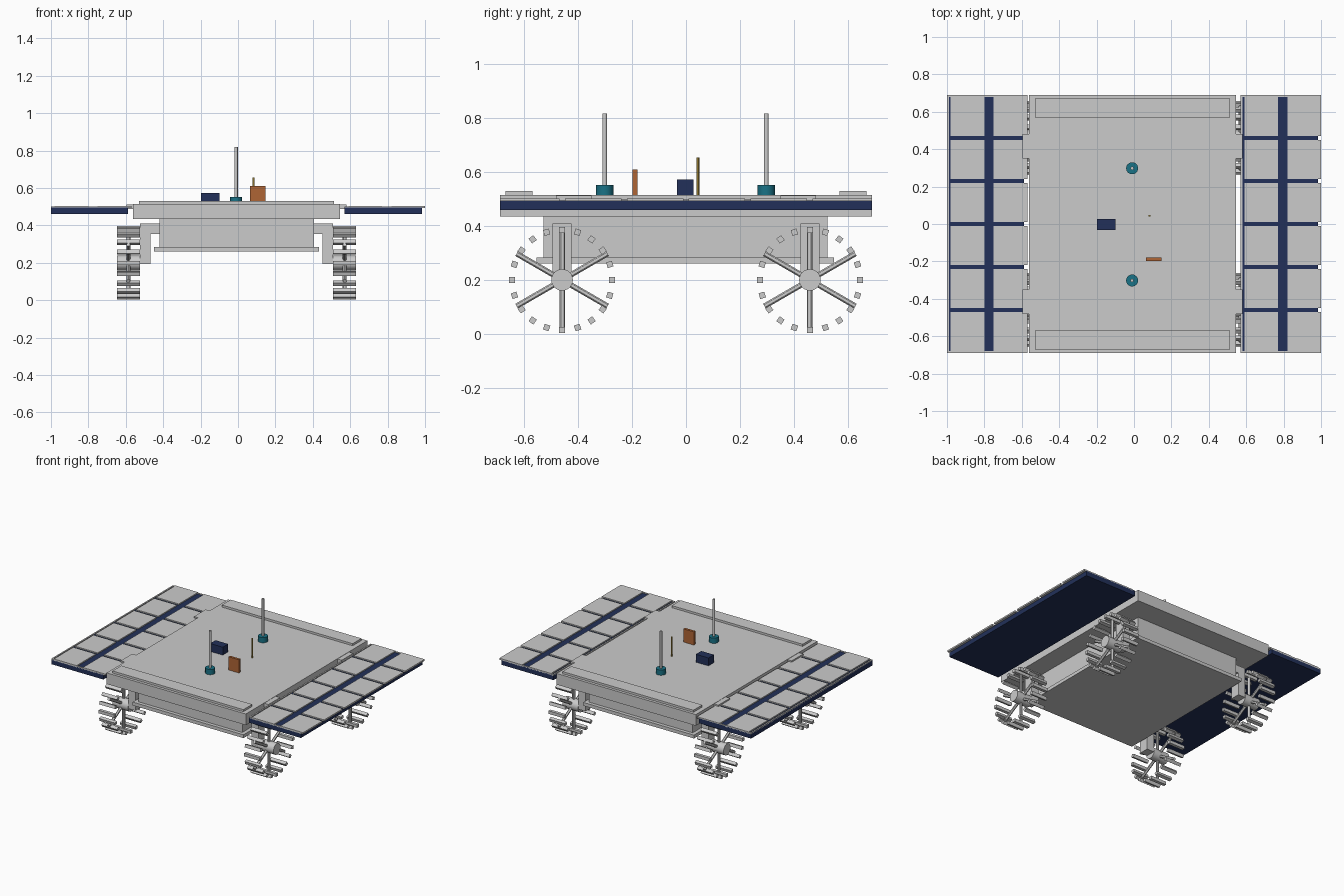
import bpy, math
from mathutils import Matrix, Vector

if "Cube" in bpy.data.objects:
    bpy.data.objects.remove(bpy.data.objects["Cube"])

CX = -0.008  # symmetry plane of the chassis


def material(name, rgb):
    m = bpy.data.materials.new(name)
    m.diffuse_color = (*rgb, 1)
    m.use_nodes = True
    m.node_tree.nodes["Principled BSDF"].inputs["Base Color"].default_value = m.diffuse_color
    return m


NAVY = material("navy", (0.016, 0.03, 0.1))
TEAL = material("teal", (0.01, 0.17, 0.24))
ORANGE = material("orange", (0.43, 0.13, 0.035))
YELLOW = material("yellow", (0.45, 0.3, 0.05))


def box(name, x, y, z, mat=None):
    """Box from (min, max) ranges."""
    bpy.ops.mesh.primitive_cube_add(size=1)
    o = bpy.context.object
    o.name = name
    r = (x, y, z)
    o.data.transform(Matrix.Translation([(a + b) / 2 for a, b in r])
                     @ Matrix.Diagonal([abs(b - a) for a, b in r] + [1]))
    if mat:
        o.data.materials.append(mat)
    return o


def rod(name, start, end, radius, sides=16, mat=None):
    """Cylinder between two points."""
    a, b = Vector(start), Vector(end)
    bpy.ops.mesh.primitive_cylinder_add(vertices=sides, radius=radius, depth=(b - a).length)
    o = bpy.context.object
    o.name = name
    turn = Vector((0, 0, 1)).rotation_difference(b - a).to_matrix().to_4x4()
    o.data.transform(Matrix.Translation((a + b) / 2) @ turn)
    if mat:
        o.data.materials.append(mat)
    bpy.ops.object.shade_smooth_by_angle()
    return o


def join(name, parts):
    bpy.ops.object.select_all(action='DESELECT')
    for p in parts:
        p.select_set(True)
    bpy.context.view_layer.objects.active = parts[0]
    bpy.ops.object.join()
    parts[0].name = name
    return parts[0]


# Chassis
box("deck", (CX - .553, CX + .553), (-.69, .69), (.435, .515))
box("hull", (CX - .413, CX + .413), (-.53, .525), (.28, .44))
box("belly_plate", (CX - .44, CX + .44), (-.555, .55), (.26, .284))
for s in (-1, 1):
    box("deck_rail", (CX - .52, CX + .52), (s * .57, s * .67), (.51, .53))

# Solar panels: dark base, thin rim, two columns of six cells
for side, x0 in (("left", -1.0), ("right", .57)):
    box(side + "_panel_base", (x0, x0 + .413), (-.69, .69), (.46, .495), NAVY)
    rim = [box("rim", (x0, x0 + .01), (-.69, .69), (.49, .5))]
    for s in (-1, 1):
        rim.append(box("rim", (x0, x0 + .413), (s * .68, s * .69), (.49, .5)))
    join(side + "_panel_rim", rim)
    cells = []
    for col in (.02, .25):
        for row in range(6):
            y = -.69 + row * .23
            lo = y + (.01 if row else 0)
            hi = y + .23 - (.01 if row < 5 else 0)
            cells.append(box("cell", (x0 + col, x0 + col + .18), (lo, hi), (.492, .503)))
    join(side + "_solar_cells", cells)


def wheel(name, cx, cy):
    cz, r = .2, .186
    parts = [rod("hub", (cx - .062, cy, cz), (cx + .062, cy, cz), .04, 24)]
    for k in range(6):  # spokes
        a = math.radians(30 + 60 * k)
        parts.append(rod("spoke", (cx, cy, cz),
                         (cx, cy + .195 * math.cos(a), cz + .195 * math.sin(a)), .01, 12))
    for k in range(20):  # square tread bars
        a = k * math.tau / 20
        b = box("tread", (-.062, .062), (-.011, .011), (-.011, .011))
        b.data.transform(Matrix.Translation((cx, cy + r * math.cos(a), cz + r * math.sin(a)))
                         @ Matrix.Rotation(a, 4, 'X'))
        parts.append(b)
    join(name, parts)


# Wheels, legs and panel hinges at the four corners
for sx in (-1, 1):
    for sy in (-1, 1):
        y = sy * .46
        wheel("wheel", CX + sx * .578, y)
        leg = [box("leg", (CX + sx * .46, CX + sx * .517), (y - .035, y + .035), (.193, .41)),
               box("arm", (CX + sx * .40, CX + sx * .47), (y - .035, y + .035), (.355, .41))]
        join("leg", leg)
        box("panel_hinge", (CX + sx * .55, CX + sx * .587), (sy * .35, sy * .482), (.487, .513))

# Masts with teal bases
for y in (-.302, .298):
    rod("mast_base", (-.01, y, .51), (-.01, y, .553), .032, 24, TEAL)
    rod("mast", (-.01, y, .51), (-.01, y, .818), .0088, 16)

# Deck instruments
box("blue_instrument", (-.198, -.098), (-.033, .028), (.51, .572), NAVY)
box("orange_instrument", (.064, .146), (-.198, -.18), (.51, .61), ORANGE)
rod("whip_antenna", (.083, .044, .51), (.083, .044, .655), .0052, 12, YELLOW)
